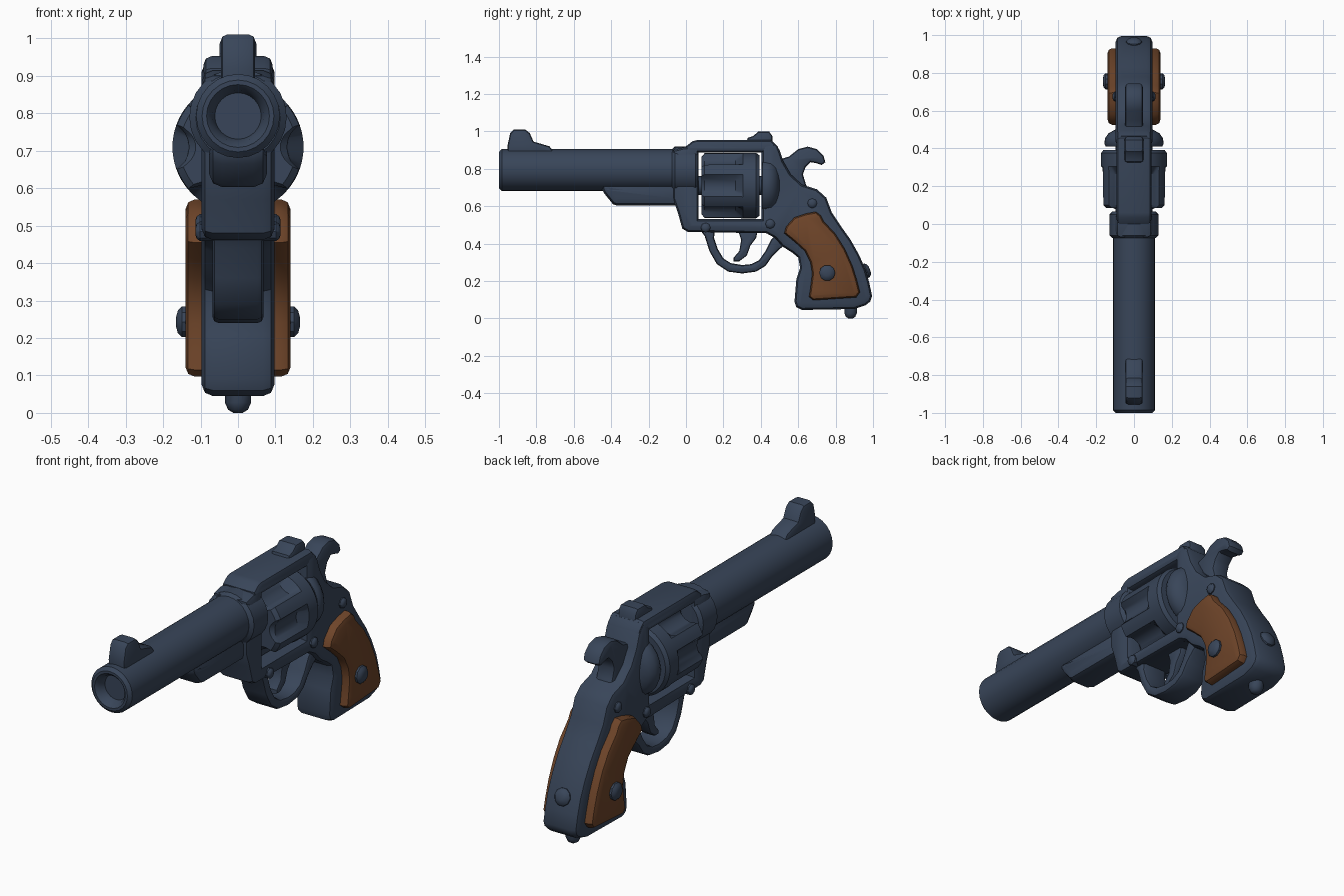
import bpy, bmesh, math
from mathutils import Vector


def material(name, rgb):
    m = bpy.data.materials.new(name)
    m.diffuse_color = (*rgb, 1)
    return m


STEEL = material("blue steel", (0.040, 0.060, 0.100))
WOOD = material("brown wood", (0.155, 0.058, 0.022))


def finish(name, bm, mat, angle=35):
    bmesh.ops.remove_doubles(bm, verts=bm.verts, dist=1e-5)
    bmesh.ops.recalc_face_normals(bm, faces=bm.faces)
    mesh = bpy.data.meshes.new(name)
    bm.to_mesh(mesh)
    bm.free()
    mesh.materials.append(mat)
    ob = bpy.data.objects.new(name, mesh)
    bpy.context.collection.objects.link(ob)
    bpy.ops.object.select_all(action='DESELECT')
    ob.select_set(True)
    bpy.context.view_layer.objects.active = ob
    bpy.ops.object.shade_smooth_by_angle(angle=math.radians(angle))
    return ob


def plate(name, pts, x0, x1, bevel, mat=STEEL, segments=2):
    """Side profile (y, z) extruded from x0 to x1 with rounded rims."""
    bm = bmesh.new()
    rings = [[bm.verts.new((x, y, z)) for y, z in pts] for x in (x0, x1)]
    n = len(pts)
    caps = [bm.faces.new(r) for r in rings]
    for i in range(n):
        j = (i + 1) % n
        bm.faces.new((rings[0][i], rings[0][j], rings[1][j], rings[1][i]))
    bmesh.ops.recalc_face_normals(bm, faces=bm.faces)
    rim = list({e for f in caps for e in f.edges})
    bmesh.ops.bevel(bm, geom=rim, offset=bevel, segments=segments, profile=0.5,
                    affect='EDGES', clamp_overlap=False)
    return finish(name, bm, mat)


def lathe(name, profile, origin, axis, sides=24, mat=STEEL, radius=None):
    """Rings (distance, radius) turned around an axis; radius() may vary by angle."""
    bm = bmesh.new()
    rot = Vector(axis).to_track_quat('Z', 'Y')
    rings = []
    for k, (d, r) in enumerate(profile):
        ring = []
        for i in range(sides):
            a = 2 * math.pi * i / sides
            q = radius(k, r, a) if radius else r
            p = rot @ Vector((q * math.cos(a), q * math.sin(a), d))
            ring.append(bm.verts.new(p + Vector(origin)))
        rings.append(ring)
    for a, b in zip(rings, rings[1:]):
        for i in range(sides):
            j = (i + 1) % sides
            bm.faces.new((a[i], a[j], b[j], b[i]))
    bmesh.ops.remove_doubles(bm, verts=bm.verts, dist=1e-5)
    return finish(name, bm, mat)


def dome(name, origin, axis, r, h, sides=10):
    lathe(name, [(-0.03, 0), (-0.03, r), (h * 0.5, r), (h * 0.85, r * 0.75), (h, r * 0.35), (h, 0)],
          origin, axis, sides)


Y = (0, 1, 0)

# Barrel with recessed bore, collar and lug beneath
lathe("barrel", [(-0.95, 0), (-0.95, 0.062), (-0.985, 0.07), (-1, 0.084), (-1, 0.096),
                 (-0.985, 0.112), (0, 0.112), (0, 0)], (0, 0, 0.793), Y)
lathe("barrel_collar", [(-0.075, 0), (-0.075, 0.113), (-0.06, 0.13), (0.05, 0.13),
                        (0.065, 0.115), (0.065, 0)], (0, 0, 0.79), Y)
plate("barrel_lug", [(-0.45, 0.72), (-0.45, 0.69), (-0.435, 0.665), (-0.39, 0.61), (-0.37, 0.603),
                     (0, 0.603), (0, 0.72)], -0.077, 0.077, 0.035)

# Sights
plate("front_sight", [(-0.95, 0.87), (-0.955, 0.92), (-0.94, 0.99), (-0.92, 1.01), (-0.86, 1.01),
                      (-0.835, 0.99), (-0.815, 0.945), (-0.73, 0.92), (-0.71, 0.895), (-0.71, 0.87)],
      -0.046, 0.046, 0.016)
plate("rear_sight", [(0.32, 0.93), (0.33, 0.965), (0.36, 0.975), (0.385, 0.998), (0.445, 0.998),
                     (0.462, 0.975), (0.462, 0.92)], -0.05, 0.05, 0.014)

# Frame running from the front block under the cylinder into the grip
plate("frame", [(-0.07, 0.90), (-0.01, 0.915), (0.068, 0.915), (0.068, 0.53), (0.405, 0.53),
                (0.405, 0.93), (0.465, 0.945), (0.50, 0.90), (0.52, 0.84), (0.56, 0.77),
                (0.62, 0.715), (0.70, 0.69), (0.75, 0.645), (0.78, 0.565), (0.83, 0.49),
                (0.88, 0.42), (0.925, 0.34), (0.96, 0.26), (0.98, 0.19), (0.995, 0.12),
                (0.985, 0.09), (0.96, 0.07), (0.90, 0.05), (0.62, 0.045), (0.59, 0.06), (0.58, 0.09),
                (0.59, 0.21), (0.61, 0.27), (0.60, 0.325), (0.57, 0.35), (0.515, 0.385),
                (0.475, 0.43), (0.43, 0.455), (0.01, 0.462), (-0.02, 0.48), (-0.045, 0.57),
                (-0.07, 0.64)], -0.097, 0.097, 0.03)
plate("top_strap", [(0.0, 0.888), (0.0, 0.92), (0.035, 0.947), (0.06, 0.953), (0.455, 0.953),
                    (0.49, 0.92), (0.50, 0.888)], -0.092, 0.092, 0.022)


# Fluted cylinder
def flute(k, r, a):
    if k not in (1, 2, 3) or r == 0:
        return r
    off = (a + math.pi / 6) % (math.pi / 3) - math.pi / 6
    t = min(1, abs(off) / math.radians(19))
    return r - 0.042 * math.sqrt(max(0, 1 - t * t))


lathe("cylinder", [(0.084, 0), (0.084, 0.155), (0.10, 0.173), (0.265, 0.174), (0.305, 0.175),
                   (0.375, 0.175), (0.392, 0.162), (0.392, 0)], (0, 0, 0.71), Y, 72, radius=flute)
lathe("cylinder_pin", [(0.04, 0), (0.04, 0.05), (0.43, 0.05), (0.43, 0)], (0, 0, 0.71), Y, 12)
lathe("recoil_shield", [(0.41, 0), (0.41, 0.15), (0.425, 0.157), (0.455, 0.153), (0.48, 0.135),
                        (0.50, 0.10), (0.50, 0)], (0, 0, 0.71), Y)

# Trigger guard: one band with an outer and an inner edge
outer = [(0.07, 0.48), (0.10, 0.44), (0.125, 0.36), (0.165, 0.29), (0.225, 0.25), (0.30, 0.24),
         (0.375, 0.25), (0.425, 0.28), (0.46, 0.33), (0.50, 0.37), (0.54, 0.40)]
inner = [(0.49, 0.46), (0.455, 0.42), (0.425, 0.36), (0.39, 0.31), (0.35, 0.29), (0.30, 0.285),
         (0.24, 0.295), (0.20, 0.32), (0.17, 0.37), (0.15, 0.43), (0.155, 0.48)]
plate("trigger_guard", outer + inner, -0.068, 0.068, 0.016)
plate("trigger", [(0.275, 0.48), (0.295, 0.42), (0.285, 0.36), (0.255, 0.325), (0.255, 0.305),
                  (0.285, 0.305), (0.325, 0.335), (0.345, 0.39), (0.375, 0.43), (0.385, 0.48)],
      -0.035, 0.035, 0.012)

# Hammer with curved spur
plate("hammer", [(0.48, 0.80), (0.50, 0.85), (0.55, 0.865), (0.60, 0.905), (0.65, 0.918),
                 (0.70, 0.905), (0.735, 0.87), (0.745, 0.835), (0.725, 0.82), (0.695, 0.83),
                 (0.665, 0.835), (0.64, 0.81), (0.625, 0.77), (0.64, 0.72), (0.66, 0.67),
                 (0.50, 0.67)], -0.047, 0.047, 0.018)

# Wooden grip panels and side fasteners, mirrored
grip = [(0.525, 0.455), (0.535, 0.49), (0.58, 0.54), (0.64, 0.56), (0.695, 0.57), (0.72, 0.55),
        (0.735, 0.52), (0.80, 0.45), (0.85, 0.37), (0.89, 0.28), (0.915, 0.20), (0.93, 0.14),
        (0.91, 0.112), (0.68, 0.097), (0.658, 0.115), (0.665, 0.16), (0.675, 0.24), (0.665, 0.30),
        (0.635, 0.36), (0.58, 0.41)]
for s, side in ((1, "right"), (-1, "left")):
    plate("grip_panel_" + side, grip, s * 0.05, s * 0.14, 0.024, WOOD)
    dome("grip_button_" + side, (s * 0.135, 0.755, 0.243), (s, 0, 0), 0.043, 0.03)
    for i, (y, z) in enumerate([(0.675, 0.615), (0.45, 0.505), (0.105, 0.485)]):
        dome(f"frame_screw_{side}_{i + 1}", (s * 0.09, y, z), (s, 0, 0), 0.026, 0.024, 8)

# Studs on the butt and backstrap
dome("butt_stud", (0, 0.88, 0.055), (0, 0, -1), 0.035, 0.055)
dome("backstrap_stud", (0, 0.95, 0.25), (0, 0.93, 0.36), 0.042, 0.035)
